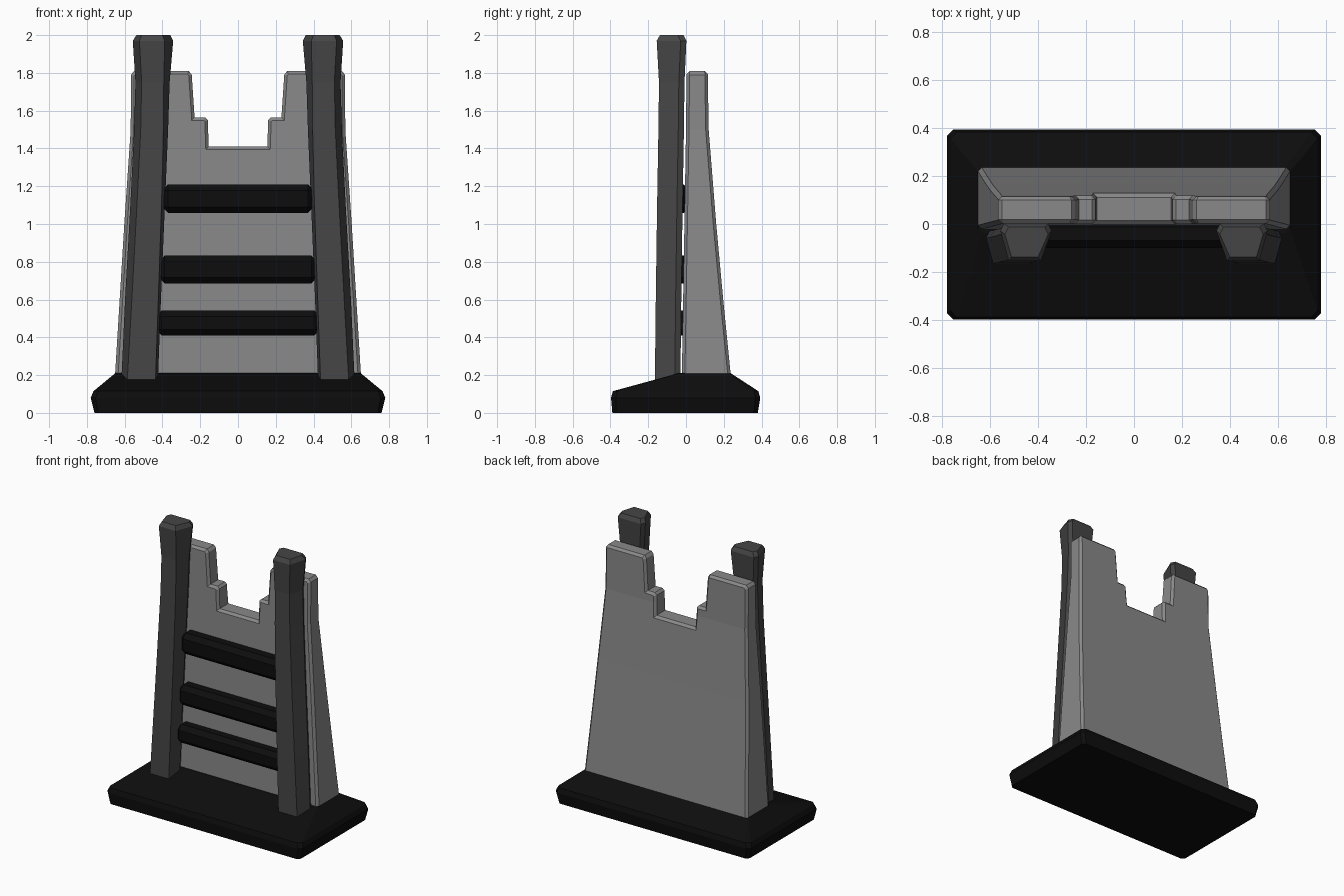
import bpy, bmesh

if "Cube" in bpy.data.objects:
    bpy.data.objects.remove(bpy.data.objects["Cube"])


def material(name, v):
    m = bpy.data.materials.new(name)
    m.diffuse_color = (v, v, v, 1)
    m.use_nodes = True
    m.node_tree.nodes["Principled BSDF"].inputs["Base Color"].default_value = m.diffuse_color
    return m


BLACK = material("black", 0.004)
DARK = material("dark_grey", 0.06)
GREY = material("mid_grey", 0.25)


def finish(name, bm, mat):
    bmesh.ops.recalc_face_normals(bm, faces=bm.faces)
    me = bpy.data.meshes.new(name)
    bm.to_mesh(me)
    bm.free()
    me.materials.append(mat)
    ob = bpy.data.objects.new(name, me)
    bpy.context.collection.objects.link(ob)
    return ob


def loft(name, rings, mat):
    """Skin a stack of rings with equal point counts and cap both ends."""
    bm = bmesh.new()
    rows = [[bm.verts.new(p) for p in r] for r in rings]
    n = len(rows[0])
    for a, b in zip(rows, rows[1:]):
        for i in range(n):
            j = (i + 1) % n
            bm.faces.new((a[i], a[j], b[j], b[i]))
    bm.faces.new(rows[0])
    bm.faces.new(rows[-1])
    return finish(name, bm, mat)


def chamfered_rect(x, y0, y1, z, c):
    return [(-x + c, y0, z), (x - c, y0, z), (x, y0 + c, z), (x, y1 - c, z),
            (x - c, y1, z), (-x + c, y1, z), (-x, y1 - c, z), (-x, y0 + c, z)]


def lerp(table, z):
    for (z0, v0), (z1, v1) in zip(table, table[1:]):
        if z <= z1:
            return v0 + (v1 - v0) * (z - z0) / (z1 - z0)
    return table[-1][1]


# Sloped base slab
loft("base", [chamfered_rect(0.76, -0.39, 0.38, 0.0, 0.02),
              chamfered_rect(0.78, -0.397, 0.393, 0.08, 0.025),
              chamfered_rect(0.765, -0.387, 0.383, 0.115, 0.025),
              chamfered_rect(0.65, -0.04, 0.237, 0.21, 0.02)], BLACK)

# Wall: stepped profile, bevelled rims, then tapered in depth
half = [(0.651, 0.2), (0.602, 1.0), (0.568, 1.5), (0.567, 1.79), (0.55, 1.81),
        (0.26, 1.81), (0.245, 1.79), (0.23, 1.565), (0.175, 1.565),
        (0.16, 1.55), (0.155, 1.41)]
profile = half + [(-x, z) for x, z in reversed(half)]
bm = bmesh.new()
front = bm.faces.new([bm.verts.new((x, 0, z)) for x, z in profile])
ext = bmesh.ops.extrude_face_region(bm, geom=[front], use_keep_orig=True)
bmesh.ops.translate(bm, vec=(0, 1, 0),
                    verts=[g for g in ext["geom"] if isinstance(g, bmesh.types.BMVert)])
bmesh.ops.scale(bm, vec=(1, 0.15, 1), verts=bm.verts)
bmesh.ops.recalc_face_normals(bm, faces=bm.faces)
rim = [e for e in bm.edges
       if abs(e.verts[0].co.y - e.verts[1].co.y) < 0.01
       and max(v.co.z for v in e.verts) > 0.3]
bmesh.ops.bevel(bm, geom=rim, offset=0.016, segments=1, affect='EDGES')
for z in (0.6, 1.0, 1.5):
    bmesh.ops.bisect_plane(bm, geom=bm.verts[:] + bm.edges[:] + bm.faces[:],
                           plane_co=(0, 0, z), plane_no=(0, 0, 1))
front_y = [(0.19, -0.022), (1.5, 0.0), (1.82, 0.003)]
back_y = [(0.19, 0.238), (0.6, 0.197), (1.0, 0.16), (1.5, 0.12), (1.82, 0.115)]
for v in bm.verts:
    a, b = lerp(front_y, v.co.z), lerp(back_y, v.co.z)
    y = v.co.y
    v.co.y = a + y if y < 0.075 else b - (0.15 - y)
bmesh.ops.triangulate(bm, faces=[f for f in bm.faces if len(f.verts) > 4])
finish("wall", bm, GREY)

# Posts: trapezoid section, narrow in front, flared cap; mirrored
# z, outer x, outer front x, inner front x, inner x, front y, back y
sections = [(0.14, 0.619, 0.588, 0.438, 0.425, -0.165, -0.03),
            (0.6, 0.598, 0.562, 0.422, 0.408, -0.16, -0.025),
            (1.1, 0.57, 0.535, 0.405, 0.387, -0.153, -0.018),
            (1.5, 0.55, 0.515, 0.395, 0.37, -0.146, -0.011),
            (1.75, 0.543, 0.51, 0.393, 0.362, -0.143, -0.008),
            (1.97, 0.557, 0.522, 0.388, 0.343, -0.155, 0.002),
            (2.0, 0.538, 0.51, 0.4, 0.358, -0.138, -0.013)]
rings = []
for z, xo, xof, xif, xi, yf, yb in sections:
    m = yb - 0.03
    rings.append([(xo, m, z), (xof, yf, z), (xif, yf, z), (xi, m, z),
                  (xi + 0.015, yb, z), (xo - 0.015, yb, z)])
posts = loft("posts", rings, DARK)
posts.modifiers.new("mirror", 'MIRROR')

# Rungs: chamfered bars between the posts
for i, (z0, z1, x) in enumerate([(0.41, 0.543, 0.435), (0.685, 0.832, 0.42), (1.058, 1.21, 0.402)]):
    bm = bmesh.new()
    bmesh.ops.create_cube(bm, size=1)
    for v in bm.verts:
        v.co = (v.co.x * 2 * x, v.co.y * 0.12 - 0.04, (z0 + z1) / 2 + v.co.z * (z1 - z0))
    bmesh.ops.bevel(bm, geom=bm.edges[:], offset=0.032, segments=1, affect='EDGES')
    finish(f"rung_{i + 1}", bm, BLACK)
